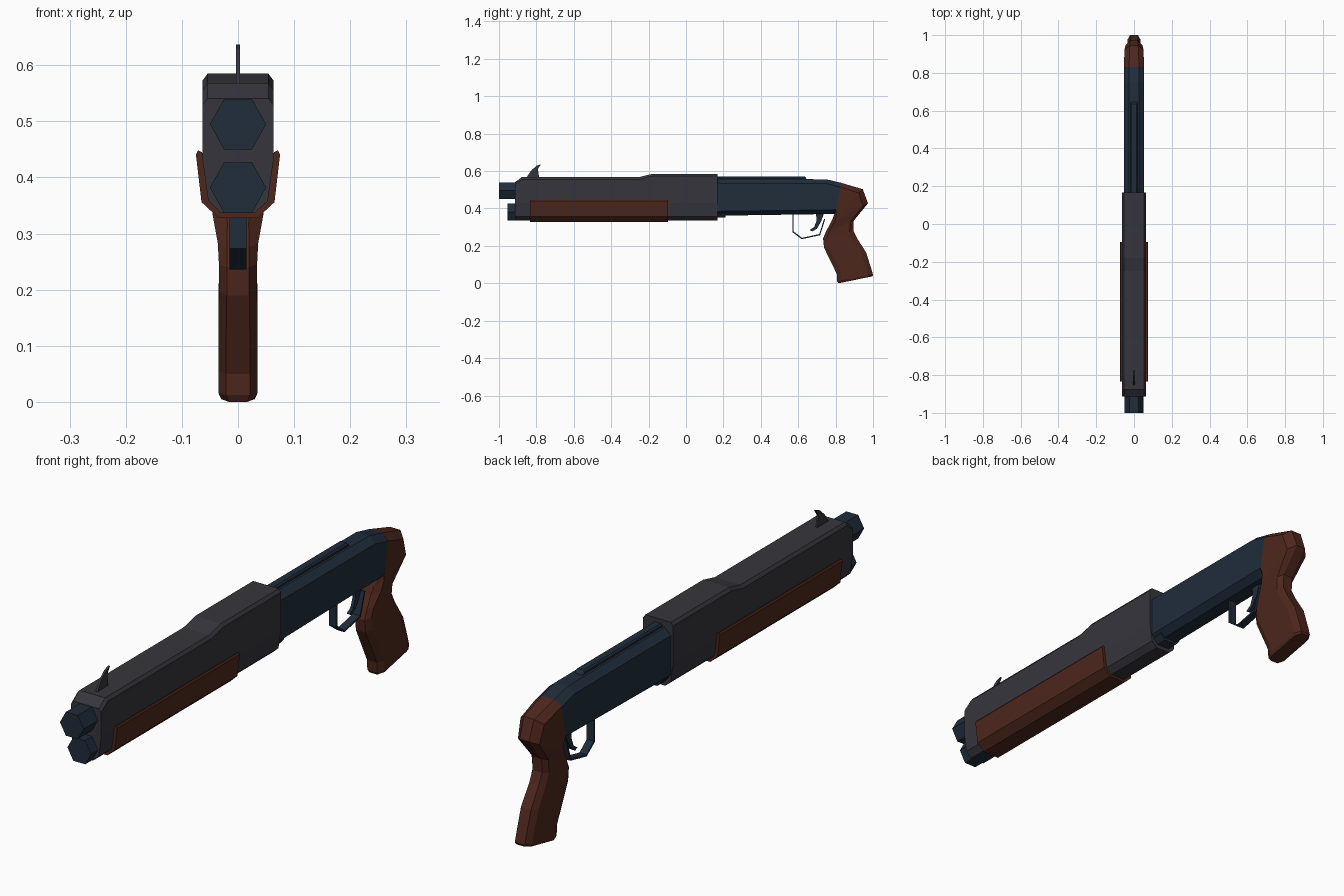
import bpy, bmesh
from math import sin, cos, pi


def material(name, rgb):
    m = bpy.data.materials.new(name)
    m.diffuse_color = (*rgb, 1)
    return m


NAVY = material("blued_steel", (0.014, 0.026, 0.044))
GREY = material("dark_grey", (0.036, 0.036, 0.046))
WOOD = material("dark_wood", (0.075, 0.020, 0.012))


def loft(name, rings, mat):
    """Skin a list of equal-length point rings and cap both ends."""
    bm = bmesh.new()
    vr = [[bm.verts.new(p) for p in r] for r in rings]
    n = len(rings[0])
    for a, b in zip(vr, vr[1:]):
        for i in range(n):
            j = (i + 1) % n
            bm.faces.new((a[i], a[j], b[j], b[i]))
    bm.faces.new(vr[0])
    bm.faces.new(vr[-1])
    bmesh.ops.recalc_face_normals(bm, faces=bm.faces)
    me = bpy.data.meshes.new(name)
    bm.to_mesh(me)
    bm.free()
    me.materials.append(mat)
    ob = bpy.data.objects.new(name, me)
    bpy.context.collection.objects.link(ob)
    return ob


def mirror(half):
    """Close a right-hand half outline (top to bottom) across x = 0."""
    return half + [(-x, z) for x, z in reversed(half)]


def octagon(lo, hi, w, cx, ct, cb=None):
    """Chamfered ring between side-view points lo and hi (y, z), half-width w."""
    cb = cb or ct
    half = [(w - cx, 1), (w, 1 - ct), (w, cb), (w - cx, 0)]
    return [(x, lo[0] + (hi[0] - lo[0]) * t, lo[1] + (hi[1] - lo[1]) * t)
            for x, t in mirror(half)]


def plate(name, outline, w, mat):
    """Side-view (y, z) outline extruded across x."""
    return loft(name, [[(x, y, z) for y, z in outline] for x in (-w, w)], mat)


# Barrel and magazine tube
for name, z, y0 in (("barrel", 0.495, -1.0), ("magazine_tube", 0.382, -0.955)):
    hexa = [(0.05 * cos(i * pi / 3), z + 0.052 * sin(i * pi / 3)) for i in range(6)]
    loft(name, [[(x, y, h) for x, h in hexa] for y in (y0, -0.6)], NAVY)


# Heat shroud with raised rear half
def shroud_ring(y, top):
    half = [(0.054, top), (0.063, top - 0.012), (0.063, 0.43), (0.053, 0.358), (0.03, 0.337)]
    return [(x, y, z) for x, z in mirror(half)]


loft("shroud", [shroud_ring(y, t) for y, t in
                ((-0.914, 0.541), (-0.877, 0.568), (-0.25, 0.568), (-0.18, 0.585), (0.168, 0.585))], GREY)

# Wooden fore-end wrapped under the shroud
outer = [(0.071, 0.448), (0.075, 0.441), (0.065, 0.356), (0.035, 0.328)]
inner = [(0.064, 0.445), (0.060, 0.43), (0.052, 0.362), (0.030, 0.338)]
fore = [outer[0], *outer[1:], *[(-x, z) for x, z in reversed(outer)],
        *[(-x, z) for x, z in inner], *reversed(inner)]
loft("fore_end", [[(x, y, z) for x, z in fore] for y in (-0.835, -0.096)], WOOD)

# Front sight blade
plate("front_sight", [(-0.855, 0.562), (-0.83, 0.600), (-0.80, 0.628), (-0.775, 0.637),
                      (-0.792, 0.612), (-0.785, 0.562)], 0.004, GREY)

# Receiver, top rib and magazine collar
loft("receiver", [octagon((0.10, 0.360), (0.10, 0.560), 0.054, 0.027, 0.12),
                  octagon((0.215, 0.362), (0.215, 0.558), 0.054, 0.027, 0.12),
                  octagon((0.74, 0.370), (0.75, 0.556), 0.054, 0.027, 0.12),
                  octagon((0.797, 0.370), (0.83, 0.537), 0.054, 0.027, 0.14)], NAVY)
loft("top_rib", [octagon((0.12, 0.54), (0.12, 0.570), 0.018, 0.005, 0.2),
                 octagon((0.635, 0.54), (0.635, 0.570), 0.018, 0.005, 0.2),
                 octagon((0.647, 0.54), (0.647, 0.557), 0.018, 0.005, 0.2)], NAVY)
loft("magazine_collar", [octagon((y, 0.352), (y, 0.42), 0.045, 0.018, 0.3)
                         for y in (0.12, 0.212)], NAVY)

# Pistol grip: front point, back point, half-width, chamfer
grip = [((0.797, 0.370), (0.83, 0.537), 0.054, 0.027),
        ((0.785, 0.348), (0.945, 0.503), 0.050, 0.028),
        ((0.770, 0.318), (0.973, 0.428), 0.045, 0.026),
        ((0.748, 0.275), (0.897, 0.335), 0.036, 0.016),
        ((0.733, 0.240), (0.895, 0.280), 0.034, 0.014),
        ((0.738, 0.190), (0.915, 0.240), 0.034, 0.014),
        ((0.770, 0.125), (0.963, 0.165), 0.035, 0.014),
        ((0.806, 0.050), (0.990, 0.080), 0.035, 0.014),
        ((0.808, 0.012), (1.000, 0.045), 0.035, 0.014),
        ((0.815, 0.000), (0.996, 0.037), 0.030, 0.014)]
loft("pistol_grip", [octagon(f, b, w, c, 0.13) for f, b, w, c in grip], WOOD)

# Trigger guard strap and trigger
strap = [(0.569, 0.375), (0.569, 0.273), (0.619, 0.236), (0.717, 0.257), (0.745, 0.345)]
inside = [(0.739, 0.345), (0.712, 0.263), (0.620, 0.243), (0.576, 0.277), (0.576, 0.375)]
plate("trigger_guard", strap + inside, 0.015, NAVY)
plate("trigger", [(0.695, 0.375), (0.698, 0.335), (0.685, 0.300), (0.662, 0.285), (0.675, 0.277),
                  (0.700, 0.292), (0.722, 0.330), (0.738, 0.375)], 0.006, NAVY)
